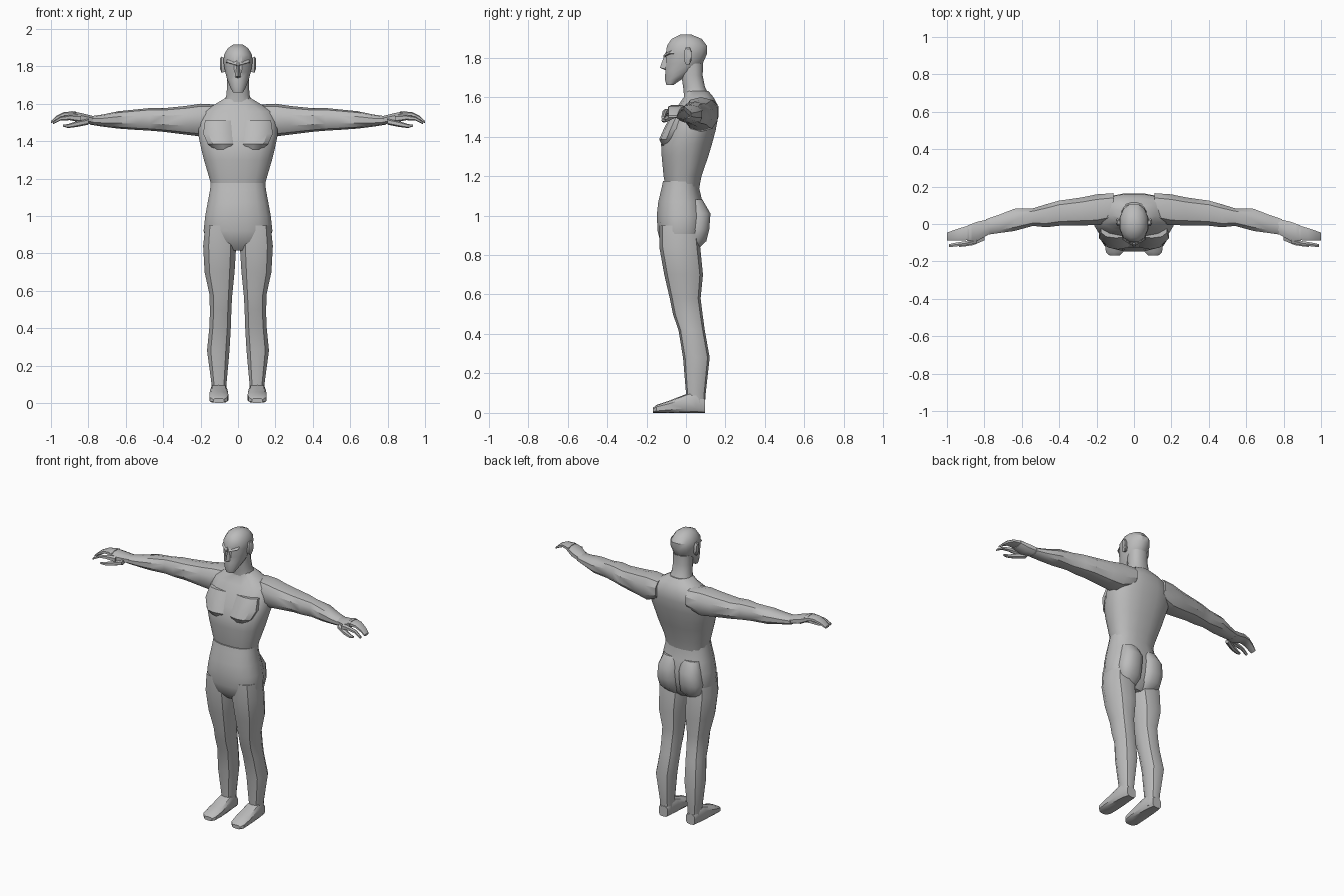
import bpy, bmesh, math

skin = bpy.data.materials.new("plain grey")
skin.diffuse_color = (0.5, 0.5, 0.5, 1)


def loft(name, axis, rings, n=12, power=2.4, mirror=False, angle=35):
    """Skin rounded cross-sections (t, a0, a1, b0, b1) stacked along an axis."""
    bm = bmesh.new()
    loops = []
    for t, a0, a1, b0, b1 in rings:
        loop = []
        for i in range(n):
            ang = 2 * math.pi * (i + 0.5) / n
            c, s = math.cos(ang), math.sin(ang)
            a = (a0 + a1) / 2 + (a1 - a0) / 2 * math.copysign(abs(c) ** (2 / power), c)
            b = (b0 + b1) / 2 + (b1 - b0) / 2 * math.copysign(abs(s) ** (2 / power), s)
            co = {"x": (t, a, b), "y": (a, t, b), "z": (a, b, t)}[axis]
            loop.append(bm.verts.new(co))
        loops.append(loop)
    for lo, hi in zip(loops, loops[1:]):
        for i in range(n):
            j = (i + 1) % n
            bm.faces.new((lo[i], lo[j], hi[j], hi[i]))
    bm.faces.new(loops[0])
    bm.faces.new(loops[-1])
    return finish(name, bm, mirror, angle)


def finish(name, bm, mirror=False, angle=35):
    bmesh.ops.recalc_face_normals(bm, faces=bm.faces[:])
    me = bpy.data.meshes.new(name)
    bm.to_mesh(me)
    bm.free()
    me.materials.append(skin)
    ob = bpy.data.objects.new(name, me)
    bpy.context.collection.objects.link(ob)
    bpy.ops.object.select_all(action="DESELECT")
    ob.select_set(True)
    bpy.context.view_layer.objects.active = ob
    bpy.ops.object.shade_smooth_by_angle(angle=math.radians(angle))
    if mirror:
        ob.modifiers.new("mirror", "MIRROR")
    return ob


def hull(name, points, mirror=False):
    bm = bmesh.new()
    for p in points:
        bm.verts.new(p)
    bmesh.ops.convex_hull(bm, input=bm.verts[:])
    return finish(name, bm, mirror, 20)


def sym(rows):
    """Rows (z, half width, front, back) to symmetric cross-sections."""
    return [(z, -w, w, f, b) for z, w, f, b in rows]


# Upper body, tapering to the waist and closing over the shoulders
loft("torso", "z", sym([
    (1.12, .135, -.10, .065), (1.20, .155, -.115, .08), (1.30, .185, -.125, .115),
    (1.36, .20, -.128, .133), (1.43, .215, -.105, .152), (1.50, .215, -.072, .165),
    (1.56, .19, -.04, .162), (1.60, .12, -.012, .14), (1.63, .07, -.01, .115)]), n=16)
loft("chest_muscle", "z", [
    (1.355, .02, .13, -.12, -.03), (1.385, .004, .165, -.136, -.02),
    (1.44, .004, .19, -.112, .0), (1.51, .01, .18, -.075, .02)], n=10, mirror=True)

# Hips with a stepped waist edge
loft("hips", "z", sym([
    (.815, .06, -.09, .04), (.86, .165, -.13, .075), (.92, .187, -.145, .09),
    (1.0, .178, -.15, .10), (1.07, .165, -.142, .085), (1.14, .152, -.125, .068),
    (1.175, .148, -.118, .068)]), n=16)
loft("buttock", "z", [
    (.82, .02, .11, -.02, .05), (.87, .005, .15, -.02, .105), (.93, .003, .16, -.02, .12),
    (1.01, .003, .15, -.02, .126), (1.08, .01, .13, -.02, .085)], mirror=True)

# Legs and feet
loft("leg", "z", [
    (.95, .02, .178, -.135, .06), (.84, .006, .19, -.135, .072), (.70, .015, .182, -.11, .086),
    (.58, .028, .155, -.082, .074), (.50, .033, .153, -.066, .084), (.42, .035, .154, -.038, .095),
    (.28, .043, .168, -.015, .12), (.10, .06, .143, .0, .10), (.02, .062, .14, .005, .094)],
    n=10, mirror=True)
loft("foot", "y", [
    (.097, .068, .133, 0, .07), (.05, .06, .145, 0, .11), (0, .055, .15, 0, .095),
    (-.09, .05, .155, 0, .06), (-.15, .056, .152, 0, .04), (-.168, .075, .132, 0, .025)],
    n=10, power=3.5, mirror=True)

# Arms, swept slightly forward toward the hands
loft("arm", "x", [
    (.11, .01, .168, 1.46, 1.595), (.20, -.01, .162, 1.425, 1.60), (.28, -.01, .145, 1.435, 1.588),
    (.40, -.012, .128, 1.45, 1.576), (.47, -.02, .108, 1.456, 1.577), (.54, -.012, .086, 1.46, 1.57),
    (.64, -.04, .084, 1.467, 1.56), (.72, -.05, .052, 1.477, 1.543), (.79, -.06, .028, 1.488, 1.533)],
    n=10, mirror=True)
loft("palm", "x", [
    (.77, -.055, .03, 1.488, 1.535), (.84, -.095, .015, 1.497, 1.552),
    (.89, -.095, -.005, 1.522, 1.562)], n=8, mirror=True)
loft("fingers", "x", [
    (.87, -.088, -.002, 1.525, 1.561), (.93, -.09, -.02, 1.53, 1.556),
    (.97, -.09, -.034, 1.512, 1.537), (1.0, -.09, -.045, 1.495, 1.508)],
    n=8, power=3, mirror=True)
loft("index_finger", "x", [
    (.84, -.105, -.07, 1.50, 1.54), (.90, -.116, -.09, 1.512, 1.54),
    (.95, -.121, -.098, 1.51, 1.53), (.99, -.125, -.107, 1.49, 1.504)], n=6, mirror=True)
loft("thumb", "x", [
    (.80, -.09, -.05, 1.488, 1.52), (.86, -.115, -.08, 1.476, 1.507),
    (.91, -.122, -.096, 1.47, 1.491), (.935, -.124, -.106, 1.478, 1.488)], n=6, mirror=True)

# Neck and head
loft("neck", "z", sym([
    (1.57, .095, -.01, .135), (1.61, .075, -.012, .118), (1.65, .063, -.016, .098),
    (1.71, .06, -.025, .086), (1.77, .06, -.03, .088)]))
loft("head", "z", sym([
    (1.66, .028, -.10, -.065), (1.69, .044, -.108, -.02), (1.73, .06, -.107, .05),
    (1.77, .071, -.105, .088), (1.82, .08, -.104, .11), (1.86, .078, -.10, .11),
    (1.895, .058, -.075, .082), (1.916, .028, -.03, .03)]), power=2.1)
hull("nose", [(0, -.112, 1.805), (-.008, -.10, 1.80), (.008, -.10, 1.80), (0, -.132, 1.748),
              (-.017, -.10, 1.742), (.017, -.10, 1.742), (0, -.10, 1.735)])
hull("brow", [(.006, -.10, 1.802), (.006, -.117, 1.806), (.06, -.085, 1.822), (.066, -.06, 1.82),
              (.006, -.10, 1.83), (.06, -.07, 1.838)], mirror=True)
loft("ear", "x", [(.065, -.012, .022, 1.77, 1.845), (.088, -.012, .03, 1.762, 1.855),
                  (.096, .0, .028, 1.785, 1.845)], n=8, mirror=True)
